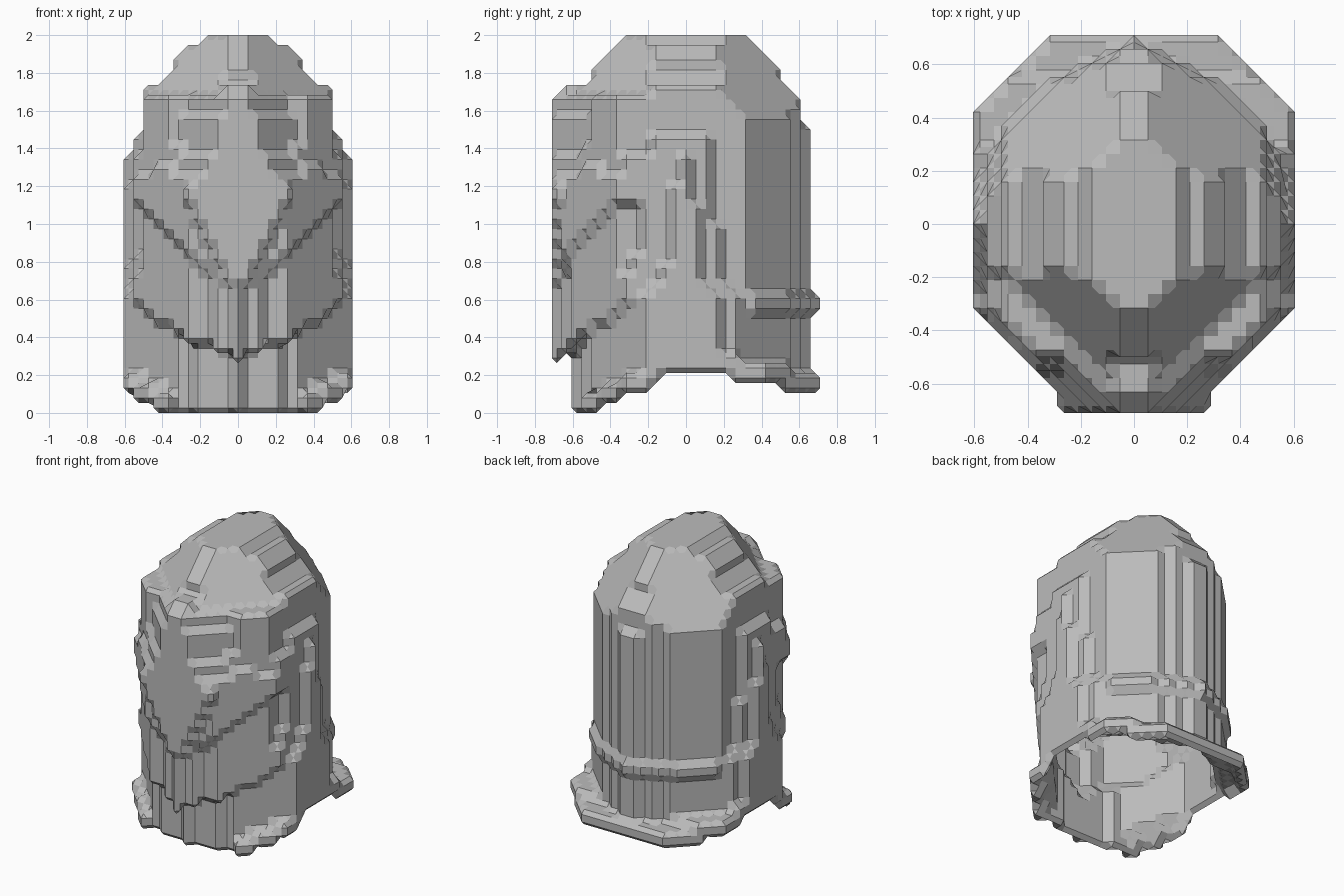
import bpy
import bmesh
from itertools import product
from mathutils import Vector

cube = bpy.data.objects.get("Cube")
if cube:
    bpy.data.objects.remove(cube, do_unlink=True)

H = 2 / 38          # block size
NX, NY, NZ = 12, 14, 38


def ramp(t, *pts):
    """Piecewise linear profile through (t, value) points."""
    if t <= pts[0][0]:
        return pts[0][1]
    for (a, u), (b, v) in zip(pts, pts[1:]):
        if t <= b:
            return u + (v - u) * (t - a) / (b - a)
    return pts[-1][1]


def rim(y):
    """Height of the open lower edge, arched over the shoulders."""
    return ramp(y, (-0.48, 0.0), (-0.3, 0.1), (-0.2, 0.13), (-0.1, 0.215),
                (0.2, 0.215), (0.3, 0.165), (0.5, 0.13), (0.7, 0.11))


def in_face(x, y, z, flare):
    """Front: raised plate with a diamond centre over a recessed chin."""
    if z < 0.27 + 0.25 * x + 0.4 * (y + 0.7):
        front = -0.6 + (0 if flare else 0.25 * x)
        cheek = 0.96 if flare else 0.86
    elif z < 1.2:
        centre = z > 0.6 + 2 * x
        middle = z > 0.55 + 1.1 * x
        front = -0.71 + (0 if centre else 0.2 * x if middle else 0.4 * x)
        cheek = 0.97 if centre else 0.94 if middle else 0.89
    else:
        front = -0.71
        tip = ramp(z, (1.2, 0.97), (1.3, 0.89), (1.5, 0.83), (1.68, 0.77))
        side = ramp(z + 0.5 * (x - 0.35), (1.3, 0.93), (1.5, 0.87))
        cheek = max(tip, ramp(x, (0.2, 0.76), (0.35, side)))
    return y > front + 0.02 and x - y < cheek - 0.02


def in_back(x, y, z, flare):
    """Back: faceted wall with a thin ledge and a flared neck edge."""
    ledge = 0.55 < z < 0.61
    wall = 0.71 if flare or ledge else 0.66
    corner = 1.03 if flare else 0.9 if ledge else 0.85
    slant = 0.9 if flare else 0.73 if ledge else 0.69
    return (y < wall - 0.02 and x + y < corner - 0.02
            and (flare or y + 0.5 * x < slant - 0.02))


def in_side(x, y, z, flare):
    """Sides: two stepped layers narrowing to an arch over the ear."""
    lo = ramp(z, (0.4, -0.35), (0.6, -0.22), (0.8, -0.1), (1.35, -0.04))
    hi = ramp(z, (0.6, 0.2), (0.75, 0.07), (1.35, 0.04))
    cheekbone = y < -0.1 and 0.55 + 1.1 * x < z < 1.36
    if flare or (lo < y < hi and z < 1.36):
        width = 0.605
    elif cheekbone or (lo - 0.17 < y < hi + 0.1 and z < 1.47):
        width = 0.555
    else:
        width = 0.505
    return x < width - 0.02


def in_dome(x, y, z):
    """Crown: diagonal facets rising to a narrow flat top."""
    if z > 1.98:
        return False
    if z < 1.48 or (y < 0 and z < (1.73 if x < 0.08 and y > -0.66 else 1.67)):
        return True
    half_x = ramp(z, (1.6, 0.56), (1.72, 0.51), (1.8, 0.38), (1.9, 0.33),
                  (1.97, 0.2))
    half_y = ramp(z, (1.5, 0.67), (1.54, 0.61), (1.65, 0.61), (1.72, 0.56),
                  (1.83, 0.51), (1.95, 0.39), (1.98, 0.34))
    return (x < half_x - 0.02 and abs(y) < half_y - 0.02
            and x + abs(y) < 0.36 + 1.05 * (2 - z))


def outer(x, y, z):
    """True inside the solid outline of the helmet."""
    x = abs(x)
    flare = z < rim(y) + 0.11 and (x > 0.35 or y > 0)
    return (in_dome(x, y, z) and in_face(x, y, z, flare)
            and in_back(x, y, z, flare) and in_side(x, y, z, flare))


def pos(i, j, k):
    return i * H, j * H, (k + 0.5) * H


# Shell samples: the outline minus the hollow, cut at the rim
grid = list(product(range(-NX, NX + 1), range(-NY, NY + 1), range(-3, NZ + 1)))
solid = {c for c in grid if outer(*pos(*c))}
around = [d for d in product((-1, 0, 1), repeat=3) if sum(map(abs, d)) in (1, 2)]


def hollow(c):
    return all((c[0] + d[0], c[1] + d[1], max(c[2] + d[2], -3)) in solid
               for d in around)


shell = {c for c in solid
         if c[2] >= 0 and pos(*c)[2] >= rim(pos(*c)[1]) and not hollow(c)}

# The six sides of a cell, each as a corner loop
sides = []
for axis in range(3):
    u, v = (axis + 1) % 3, (axis + 2) % 3
    for end in (0, 1):
        loop = []
        for p, q in ((0, 0), (1, 0), (1, 1), (0, 1)):
            corner = [0, 0, 0]
            corner[axis], corner[u], corner[v] = end, p, q
            loop.append(tuple(corner))
        sides.append(loop if end else loop[::-1])

# Skin the samples with chamfered faces through the edge midpoints
bm = bmesh.new()
verts = {}


def vert(edge):
    if edge not in verts:
        a, b = edge
        verts[edge] = bm.verts.new((Vector(pos(*a)) + Vector(pos(*b))) / 2)
    return verts[edge]


cells = {(c[0] - d[0], c[1] - d[1], c[2] - d[2])
         for c in shell for d in product((0, 1), repeat=3)}
for cell in sorted(cells):
    follow = {}
    for side in sides:
        loop = [tuple(a + b for a, b in zip(cell, d)) for d in side]
        cross = []
        for a, b in zip(loop, loop[1:] + loop[:1]):
            if (a in shell) != (b in shell):
                cross.append((b in shell, tuple(sorted((a, b)))))
        if cross and not cross[0][0]:
            cross = cross[1:] + cross[:1]
        for enter, leave in zip(cross[::2], cross[1::2]):
            follow[leave[1]] = enter[1]
    while follow:
        start, nxt = follow.popitem()
        ring = [start]
        while nxt != start:
            ring.append(nxt)
            nxt = follow.pop(nxt)
        bm.faces.new([vert(e) for e in ring])

bmesh.ops.recalc_face_normals(bm, faces=bm.faces[:])
bmesh.ops.dissolve_limit(bm, angle_limit=0.01, verts=bm.verts[:],
                         edges=bm.edges[:])

mesh = bpy.data.meshes.new("helmet_shell")
bm.to_mesh(mesh)
bm.free()
helmet = bpy.data.objects.new("helmet_shell", mesh)
bpy.context.collection.objects.link(helmet)

# Plain grey
grey = bpy.data.materials.new("plain_grey")
grey.use_nodes = True
color = (0.5, 0.5, 0.5, 1)
grey.diffuse_color = color
grey.node_tree.nodes["Principled BSDF"].inputs["Base Color"].default_value = color
mesh.materials.append(grey)
